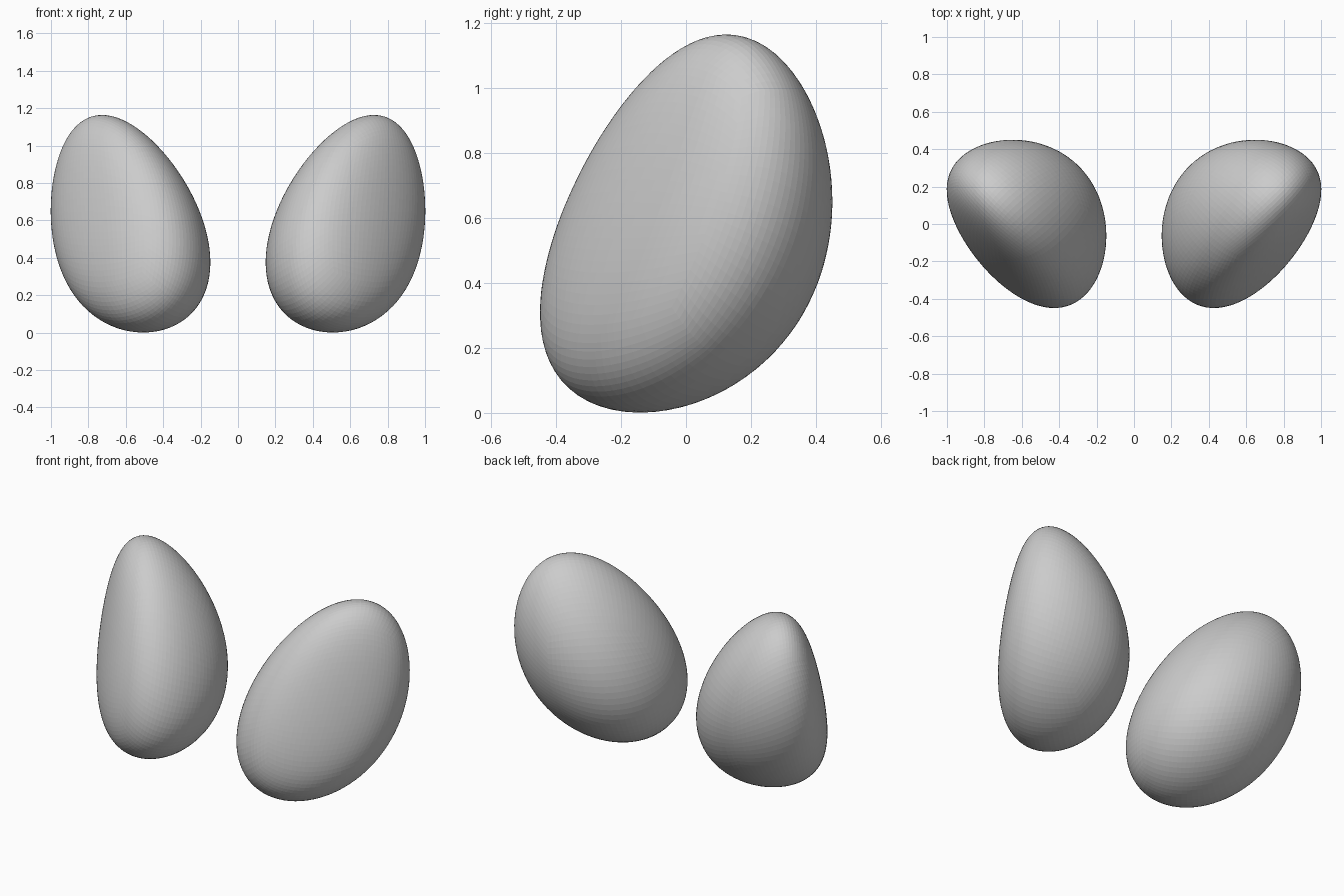
import bpy, bmesh, math
from mathutils import Vector

cube = bpy.data.objects.get("Cube")
if cube:
    bpy.data.objects.remove(cube, do_unlink=True)

# Single neutral grey
grey = bpy.data.materials.new("neutral_grey")
grey.use_nodes = True
colour = (0.6, 0.6, 0.6, 1)
grey.diffuse_color = colour
grey.node_tree.nodes["Principled BSDF"].inputs["Base Color"].default_value = colour

# Middle of one pebble and its half-axes: across, along its length, through the front face
CENTRE = Vector((0.541, 0.055, 0.5295))
ACROSS = Vector((0.334, 0.321, 0))
LENGTH = Vector((0.039, 0.205, 0.56))
DEPTH = Vector((0.257, -0.227, 0.154))
BEND_ACROSS = 0.22
BEND_LENGTH = 0.37
TAPER = 0.1


def make_pebble(name, side):
    bm = bmesh.new()
    bmesh.ops.create_cube(bm, size=2)
    bmesh.ops.subdivide_edges(bm, edges=bm.edges[:], cuts=23, use_grid_fill=True)
    for v in bm.verts:
        # Even cube-sphere, stretched to an egg whose sides and ends bend forward
        s = Vector([math.tan(c * math.pi / 4) for c in v.co]).normalized()
        forward = s.z + BEND_ACROSS * s.x ** 2 + BEND_LENGTH * s.y ** 2
        across = s.x * (1 - TAPER * s.y)
        p = CENTRE + ACROSS * across + LENGTH * s.y + DEPTH * forward
        v.co = (p.x * side, p.y, p.z)
    bmesh.ops.recalc_face_normals(bm, faces=bm.faces[:])
    mesh = bpy.data.meshes.new(name)
    bm.to_mesh(mesh)
    bm.free()
    mesh.materials.append(grey)
    obj = bpy.data.objects.new(name, mesh)
    bpy.context.scene.collection.objects.link(obj)


# Mirrored pair
make_pebble("left_pebble", 1)
make_pebble("right_pebble", -1)
